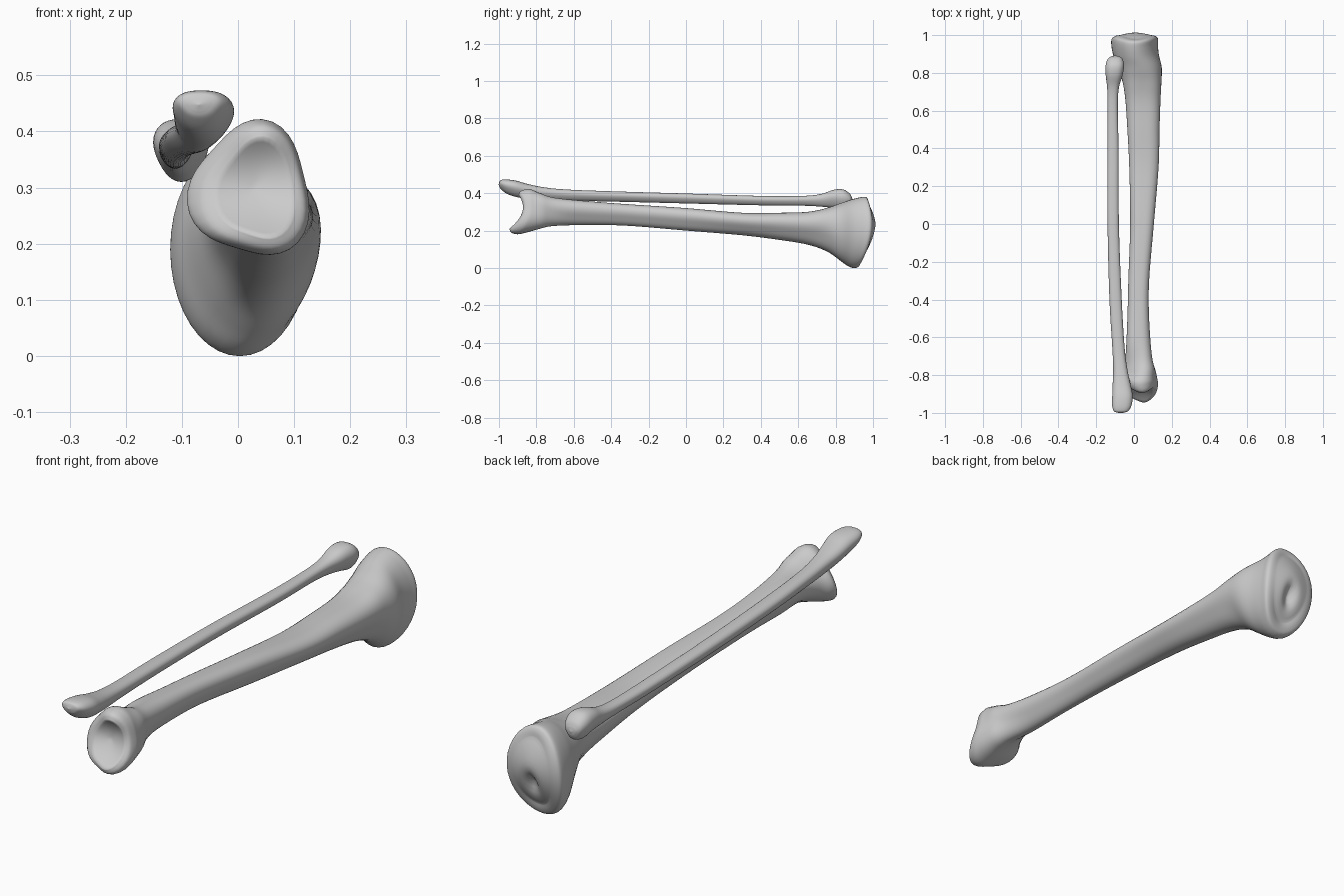
import bpy, bmesh, math
from mathutils import Vector

cube = bpy.data.objects.get("Cube")
if cube:
    bpy.data.objects.remove(cube, do_unlink=True)

SIDES = 40
STEPS = 5

bone_grey = bpy.data.materials.new("bone_grey")
bone_grey.use_nodes = True
colour = (0.6, 0.6, 0.6, 1)
bone_grey.diffuse_color = colour
bone_grey.node_tree.nodes["Principled BSDF"].inputs["Base Color"].default_value = colour


def ramp(value, start, end):
    t = min(max((value - start) / (end - start), 0), 1)
    return t * t * (3 - 2 * t)


def spline(stations):
    """Catmull-Rom interpolation through the stations (given in hundredths)."""
    pts = [Vector(s) / 100 for s in stations]
    pts = [pts[0]] + pts + [pts[-1]]
    for a, b, c, d in zip(pts, pts[1:], pts[2:], pts[3:]):
        for i in range(STEPS):
            t = i / STEPS
            yield (b * 2 + (c - a) * t + (a * 2 - b * 5 + c * 4 - d) * t ** 2
                   + (b * 3 - a - c * 3 + d) * t ** 3) / 2
    yield pts[-1]


def outline(lobes, turn):
    """Rounded three-sided section stretched to the square from -1 to 1."""
    pts = []
    for i in range(SIDES):
        t = math.tau * i / SIDES
        r = 1 + lobes * math.cos(3 * (t - turn))
        pts.append((r * math.cos(t), r * math.sin(t)))
    fitted = []
    for axis in zip(*pts):
        low, high = min(axis), max(axis)
        fitted.append([2 * (v - low) / (high - low) - 1 for v in axis])
    return list(zip(*fitted))


def build_bone(name, stations, section, bend, dimple):
    """Loft sections of (y, x min, x max, z min, z max) and close both ends."""
    bm = bmesh.new()
    rings = list(spline(stations))

    def add_ring(s, size=1.0, end=0):
        y, x0, x1, z0, z1 = s
        ring = []
        for u, v in outline(*section(y)):
            u, v = u * size, v * size
            shift = bend(y, v) + (end * dimple(end, u, v) * (1 - size) if end else 0)
            ring.append(bm.verts.new(((x0 + x1) / 2 + u * (x1 - x0) / 2, y + shift,
                                      (z0 + z1) / 2 + v * (z1 - z0) / 2)))
        return ring

    sizes = (0.9, 0.75, 0.6, 0.45, 0.3, 0.15, 0.03)
    loops = [add_ring(rings[0], f, -1) for f in reversed(sizes)]
    loops += [add_ring(s) for s in rings]
    loops += [add_ring(rings[-1], f, 1) for f in sizes]
    for a, b in zip(loops, loops[1:]):
        for i in range(SIDES):
            j = (i + 1) % SIDES
            bm.faces.new((a[i], a[j], b[j], b[i]))
    bm.faces.new(loops[0])
    bm.faces.new(loops[-1])
    bmesh.ops.recalc_face_normals(bm, faces=bm.faces)
    mesh = bpy.data.meshes.new(name)
    bm.to_mesh(mesh)
    bm.free()
    mesh.materials.append(bone_grey)
    for p in mesh.polygons:
        p.use_smooth = True
    obj = bpy.data.objects.new(name, mesh)
    bpy.context.collection.objects.link(obj)


# Thick bone: hollowed narrow end, broad plateau end
def thick_section(y):
    narrow = ramp(-y, 0.6, 0.85)
    return 0.1 * (1 - ramp(y, 0.7, 0.9)), math.radians(30 + 45 * narrow)


def thick_bend(y, v):
    narrow, broad = ramp(-y, 0.78, 0.91), ramp(y, 0.78, 0.94)
    return narrow * (0.025 * v + 0.045 * (1 - v * v)) + broad * (0.02 * v + 0.04 * (1 - v * v))


def thick_dimple(end, u, v):
    if end < 0:
        return -0.01
    return 0.02 - 0.05 * math.exp(-8 * (u * u + (v + 0.35) ** 2))


build_bone("thick_shin_bone", [
    (-92, -4, 10, 21, 39), (-91, -7, 12, 19, 41), (-88, -9, 12.7, 18, 42),
    (-84, -8.5, 12.5, 19, 42), (-78, -6, 11.5, 21, 40), (-70, -4.5, 9.5, 22.5, 37.5),
    (-50, -3.5, 8, 23, 35.5), (-30, -3, 8, 22.5, 34), (0, -2, 10.5, 20, 32),
    (30, -2.5, 13, 17.5, 29.5), (50, -3.5, 13.5, 15, 29.5), (65, -4.5, 14, 12.5, 30),
    (75, -6, 14.5, 9, 32), (82, -8.5, 14.7, 4.5, 34.5), (87, -11, 13.2, 1.5, 36.5),
    (91, -12, 12.7, 0, 37.7), (94, -11.8, 12.7, 0.5, 38), (95.3, -10, 11.5, 2.5, 36.5),
    (95.8, -7.5, 9, 5, 34)],
    thick_section, thick_bend, thick_dimple)

# Slender bone: pointed blade at one end, round knob at the other
build_bone("slender_shin_bone", [
    (-99.8, -9, -5, 43.5, 46), (-99, -10.7, -3, 42.2, 47), (-96, -11.6, -1.3, 39.8, 47.3),
    (-91, -11.5, -0.7, 38, 46.7), (-85, -11.3, -1.8, 37, 45), (-77, -11, -3.5, 36.3, 43.3),
    (-65, -11.5, -5, 36, 42), (-40, -13, -6.5, 35.5, 41), (0, -14, -8, 34.5, 39.8),
    (40, -14, -8.2, 33.5, 38.5), (62, -14, -8.6, 33.3, 38.5), (72, -14.2, -8, 32.8, 39.5),
    (79, -15, -6, 32, 41.8), (84, -15, -5.2, 31, 42), (87.5, -13.8, -6.2, 32, 39.8),
    (88.8, -12, -8, 34, 37.5)],
    lambda y: (0.07, math.radians(30)),
    lambda y, v: 0,
    lambda end, u, v: 0.004)
